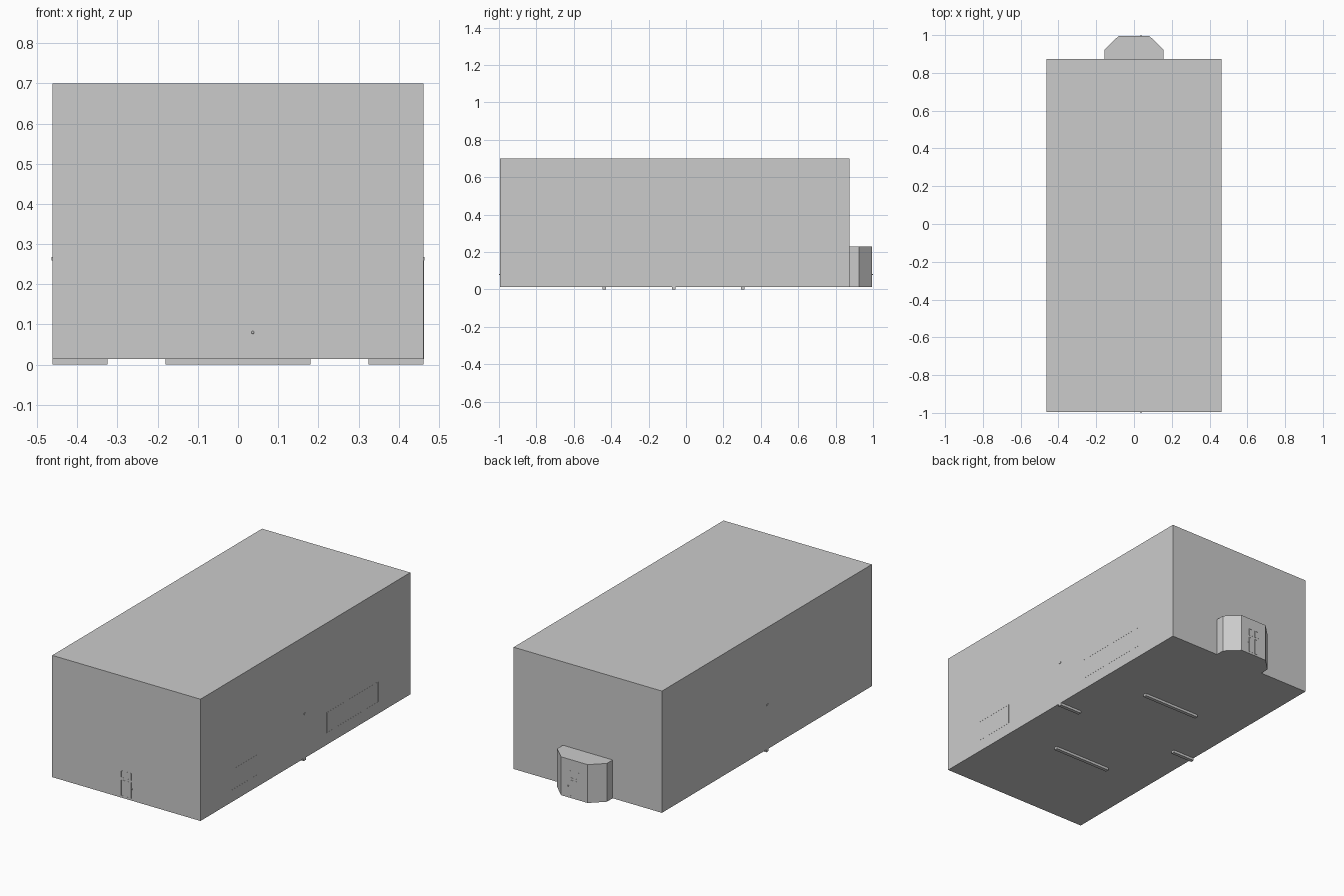
import bpy, bmesh
from mathutils import Vector

if "Cube" in bpy.data.objects:
    bpy.data.objects.remove(bpy.data.objects["Cube"])

FRONT, BACK, BAY = -0.994, 0.874, 0.994
HALF, BASE, TOP = 0.462, 0.014, 0.70


def finish(name, bm):
    bmesh.ops.recalc_face_normals(bm, faces=bm.faces)
    mesh = bpy.data.meshes.new(name)
    bm.to_mesh(mesh)
    bm.free()
    obj = bpy.data.objects.new(name, mesh)
    bpy.context.collection.objects.link(obj)
    return obj


def add_box(bm, lo, hi):
    lo, hi = Vector(lo), Vector(hi)
    verts = bmesh.ops.create_cube(bm, size=1)["verts"]
    for v in verts:
        v.co = Vector(((lo[i] + hi[i]) / 2 + v.co[i] * (hi[i] - lo[i]) for i in range(3)))


def box(name, lo, hi):
    bm = bmesh.new()
    add_box(bm, lo, hi)
    return finish(name, bm)


def frame(name, axis, at, out, u0, u1, z0, z1, w=0.002, t=0.001):
    """Thin rectangular moulding on a wall; axis is the wall normal."""
    bm = bmesh.new()
    d0, d1 = sorted((at, at + out * t))
    for a, b, c, d in ((u0, u0 + w, z0, z1), (u1 - w, u1, z0, z1),
                       (u0 + w, u1 - w, z0, z0 + w), (u0 + w, u1 - w, z1 - w, z1)):
        if axis == "y":
            add_box(bm, (a, d0, c), (b, d1, d))
        else:
            add_box(bm, (d0, a, c), (d1, b, d))
    return finish(name, bm)


# Main hall
box("main_body", (-HALF, FRONT, BASE), (HALF, BACK, TOP))

# Angled entrance bay on the back
bm = bmesh.new()
plan = [(-0.155, BACK), (-0.155, 0.925), (-0.083, BAY), (0.083, BAY), (0.155, 0.925), (0.155, BACK)]
face = bm.faces.new([bm.verts.new((x, y, BASE)) for x, y in plan])
ext = bmesh.ops.extrude_face_region(bm, geom=[face])["geom"]
bmesh.ops.translate(bm, vec=(0, 0, 0.23 - BASE), verts=[v for v in ext if isinstance(v, bmesh.types.BMVert)])
bm.faces.ensure_lookup_table()
finish("entrance_bay", bm)

# Support strips under the floor
for y in (-0.437, 0.303):
    box("center_support", (-0.18, y - 0.01, 0), (0.18, y + 0.01, BASE))
box("left_support", (-HALF, -0.075, 0), (-0.325, -0.055, BASE))
box("right_support", (0.325, -0.075, 0), (HALF, -0.055, BASE))

# Doors: panel mouldings and a round knob, front and back
for side, y, out in (("front", FRONT, -1), ("back", BAY, 1)):
    for x0, x1 in ((-0.033, -0.008), (0.006, 0.031)):
        frame(side + "_door_lower_panel", "y", y, out, x0, x1, 0.025, 0.115)
        frame(side + "_door_upper_panel", "y", y, out, x0, x1, 0.127, 0.167)
    bpy.ops.mesh.primitive_uv_sphere_add(segments=12, ring_count=8, radius=0.0035,
                                         location=(0.037, out * 0.9965, 0.08))
    bpy.context.object.name = side + "_door_knob"
    bpy.ops.object.shade_smooth_by_angle()

# Side windows on the right wall
for y0, y1 in ((-0.73, -0.49), (0.13, 0.59)):
    frame("side_window", "x", HALF, 1, y0, y1, 0.08, 0.195, t=0.0006)

# Small side posts and lamps
box("right_post", (HALF, -0.07, BASE), (HALF + 0.0006, -0.06, 0.26))
for s in (-1, 1):
    x0, x1 = sorted((s * HALF, s * (HALF + 0.002)))
    box("side_lamp", (x0, -0.072, 0.259), (x1, -0.058, 0.268))
